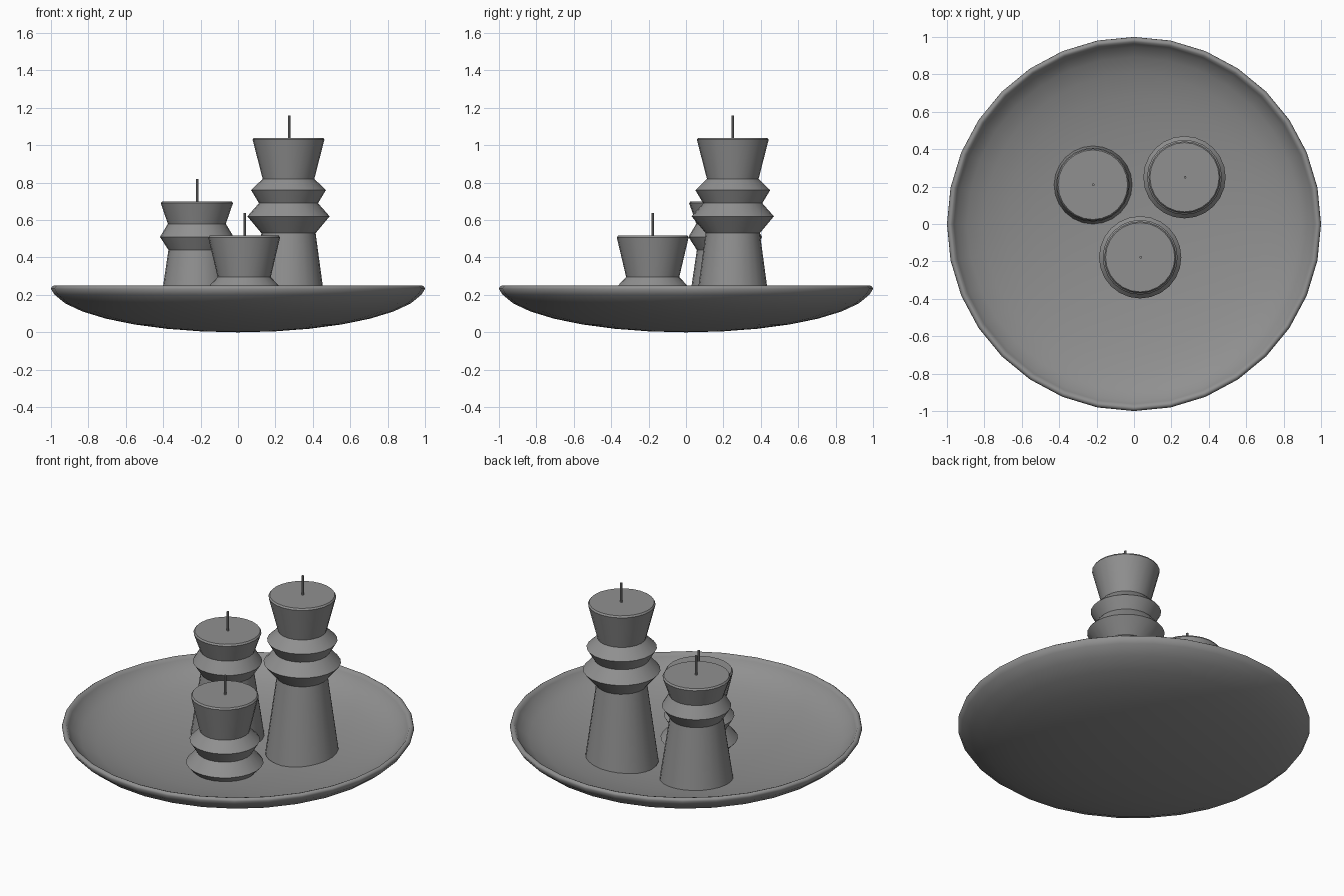
import bpy, bmesh
from math import sin, cos, pi, radians

if "Cube" in bpy.data.objects:
    bpy.data.objects.remove(bpy.data.objects["Cube"])

# dark grey for all parts
grey = bpy.data.materials.new("dark_grey")
grey.diffuse_color = (0.28, 0.28, 0.28, 1)
grey.use_nodes = True
grey.node_tree.nodes["Principled BSDF"].inputs["Base Color"].default_value = grey.diffuse_color


def lathe(name, profile, sides, location=(0, 0, 0), sharp=30):
    """Revolve an (r, z) profile that starts and ends on the axis or at a flat cap."""
    bm = bmesh.new()
    rings = []
    for r, z in profile:
        if r == 0:
            rings.append([bm.verts.new((0, 0, z))])
        else:
            rings.append([bm.verts.new((r * cos(2 * pi * i / sides),
                                        r * sin(2 * pi * i / sides), z))
                          for i in range(sides)])
    for a, b in zip(rings, rings[1:]):
        for i in range(sides):
            j = (i + 1) % sides
            if len(a) == 1:
                bm.faces.new((a[0], b[j], b[i]))
            elif len(b) == 1:
                bm.faces.new((a[i], a[j], b[0]))
            else:
                bm.faces.new((a[i], a[j], b[j], b[i]))
    for ring in (rings[0], rings[-1]):
        if len(ring) > 1:
            bm.faces.new(ring)
    bmesh.ops.recalc_face_normals(bm, faces=bm.faces)
    mesh = bpy.data.meshes.new(name)
    bm.to_mesh(mesh)
    bm.free()
    for p in mesh.polygons:
        p.use_smooth = True
    mesh.set_sharp_from_angle(angle=radians(sharp))
    mesh.materials.append(grey)
    obj = bpy.data.objects.new(name, mesh)
    obj.location = location
    bpy.context.collection.objects.link(obj)
    return obj


# shallow dish: flattened half sphere with an inner shell and rounded rim
steps = [i * pi / 16 for i in range(8)]
outer = [(sin(a), 0.25 - 0.25 * cos(a)) for a in steps]
inner = [(0.965 * sin(a), 0.25 - 0.21 * cos(a)) for a in steps]
rim = [(1.0, 0.232), (0.996, 0.243), (0.986, 0.25), (0.974, 0.247), (0.963, 0.232)]
lathe("dish", outer + rim + inner[::-1], 32, sharp=80)

# candles: profiles from the bottom up, with a small rounded top edge
tall = [(0.21, 0.05), (0.145, 0.53), (0.22, 0.62), (0.158, 0.69), (0.2, 0.76),
        (0.138, 0.82), (0.192, 1.03), (0.185, 1.04)]
medium = [(0.21, 0.05), (0.152, 0.44), (0.197, 0.51), (0.155, 0.58),
          (0.193, 0.69), (0.186, 0.7)]
short = [(0.175, 0.045), (0.22, 0.095), (0.158, 0.165), (0.2, 0.235),
         (0.142, 0.295), (0.192, 0.507), (0.185, 0.517)]

for name, profile, x, y in (("tall", tall, 0.27, 0.25),
                            ("medium", medium, -0.22, 0.21),
                            ("short", short, 0.033, -0.178)):
    lathe(name + "_candle", profile, 24, (x, y, 0))
    # wick
    top = profile[-1][1]
    lathe(name + "_wick", [(0.007, top - 0.02), (0.007, top + 0.12)], 8,
          (x + 0.003, y, 0))
